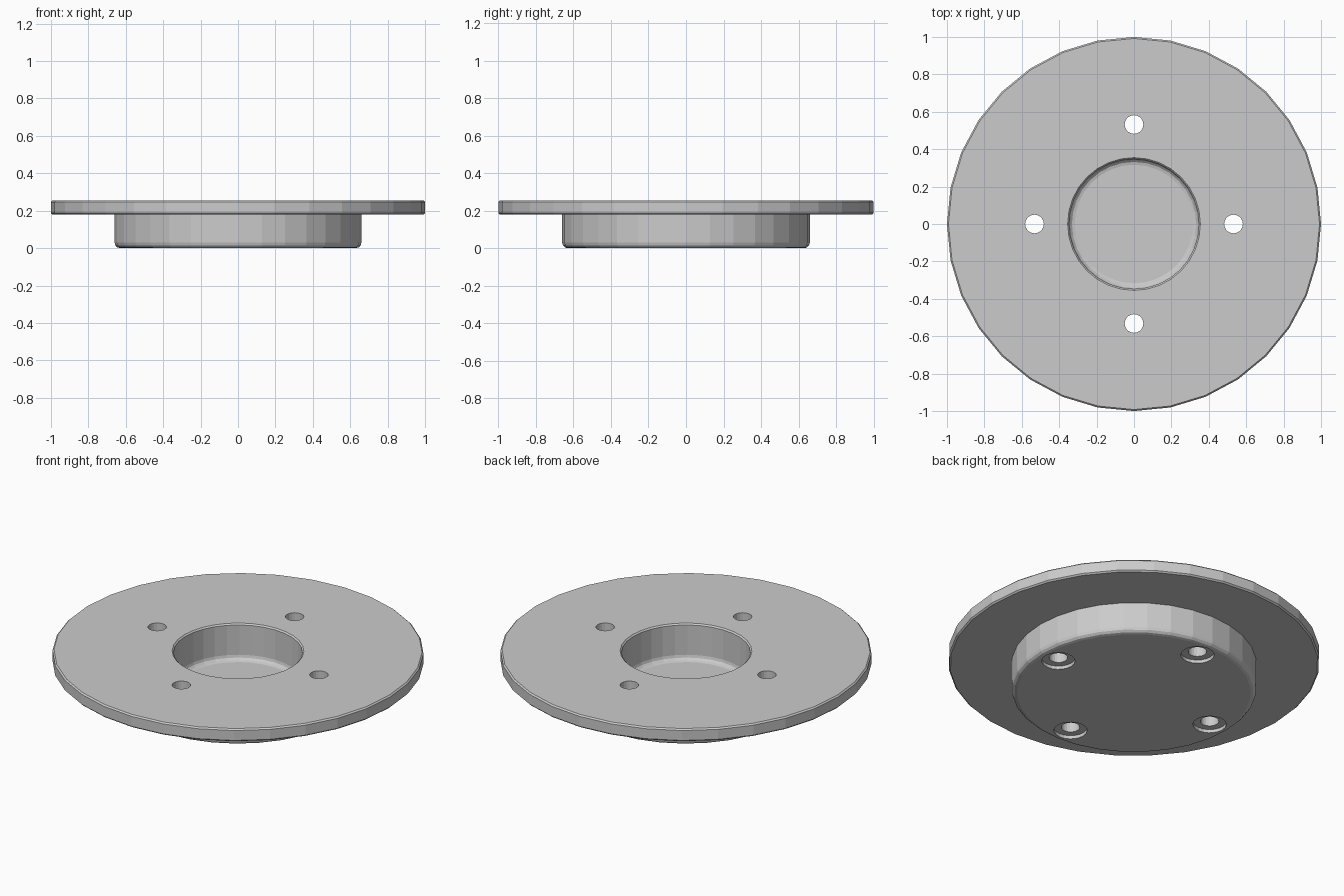
import bpy
import bmesh
from math import cos, sin, pi, radians
from mathutils import Vector

if "Cube" in bpy.data.objects:
    bpy.data.objects.remove(bpy.data.objects["Cube"])

# One plain grey metal
grey = bpy.data.materials.new("grey_metal")
grey.use_nodes = True
colour = (0.6, 0.6, 0.6, 1)
grey.diffuse_color = colour
grey.node_tree.nodes["Principled BSDF"].inputs["Base Color"].default_value = colour


def fillet(r, z, radius, start, steps=3):
    """Quarter arc in the (radius, height) plane about centre r, z."""
    return [(r + radius * cos(radians(start + 90 * i / steps)),
             z + radius * sin(radians(start + 90 * i / steps)))
            for i in range(steps + 1)]


def lathe(name, profile, sides):
    """Turn a profile that starts and ends on the z axis into a closed solid."""
    bm = bmesh.new()
    verts = [bm.verts.new((r, 0, z)) for r, z in profile]
    edges = [bm.edges.new(pair) for pair in zip(verts, verts[1:])]
    bmesh.ops.spin(bm, geom=verts + edges, cent=(0, 0, 0), axis=(0, 0, 1),
                   angle=2 * pi, steps=sides)
    bmesh.ops.remove_doubles(bm, verts=bm.verts, dist=0.0005)
    bmesh.ops.recalc_face_normals(bm, faces=bm.faces)
    mesh = bpy.data.meshes.new(name)
    bm.to_mesh(mesh)
    bm.free()
    obj = bpy.data.objects.new(name, mesh)
    bpy.context.collection.objects.link(obj)
    mesh.materials.append(grey)
    return obj


# Hub, flange and centre pocket share one turned profile
top, under, floor, c = 0.255, 0.18, 0.04, 0.008
profile = [(0, 0)]
profile += fillet(0.63, 0.03, 0.03, -90)
profile += [(0.66, under), (1 - c, under), (1, under + c),
            (1, top - c), (1 - c, top),
            (0.355, top), (0.347, top - c)]
profile += fillet(0.317, floor + 0.03, 0.03, 0)[:1]
profile += fillet(0.317, floor + 0.03, 0.03, -90)[::-1][1:]
profile += [(0, floor)]
disc = lathe("flanged_disc", profile, 32)

# Four bolt holes, counterbored from below
for i in range(4):
    a = i * pi / 2
    cutter = lathe("bolt_hole_cutter",
                   [(0, -0.1), (0.09, -0.1), (0.09, 0.02),
                    (0.05, 0.02), (0.05, 0.4), (0, 0.4)], 20)
    cutter.location = Vector((cos(a), sin(a), 0)) * 0.532
    cutter.hide_render = True
    cut = disc.modifiers.new("bolt_hole", 'BOOLEAN')
    cut.operation = 'DIFFERENCE'
    cut.solver = 'EXACT'
    cut.object = cutter
    bpy.context.view_layer.update()
    bpy.context.view_layer.objects.active = disc
    bpy.ops.object.modifier_apply(modifier=cut.name)
    bpy.data.objects.remove(cutter)
